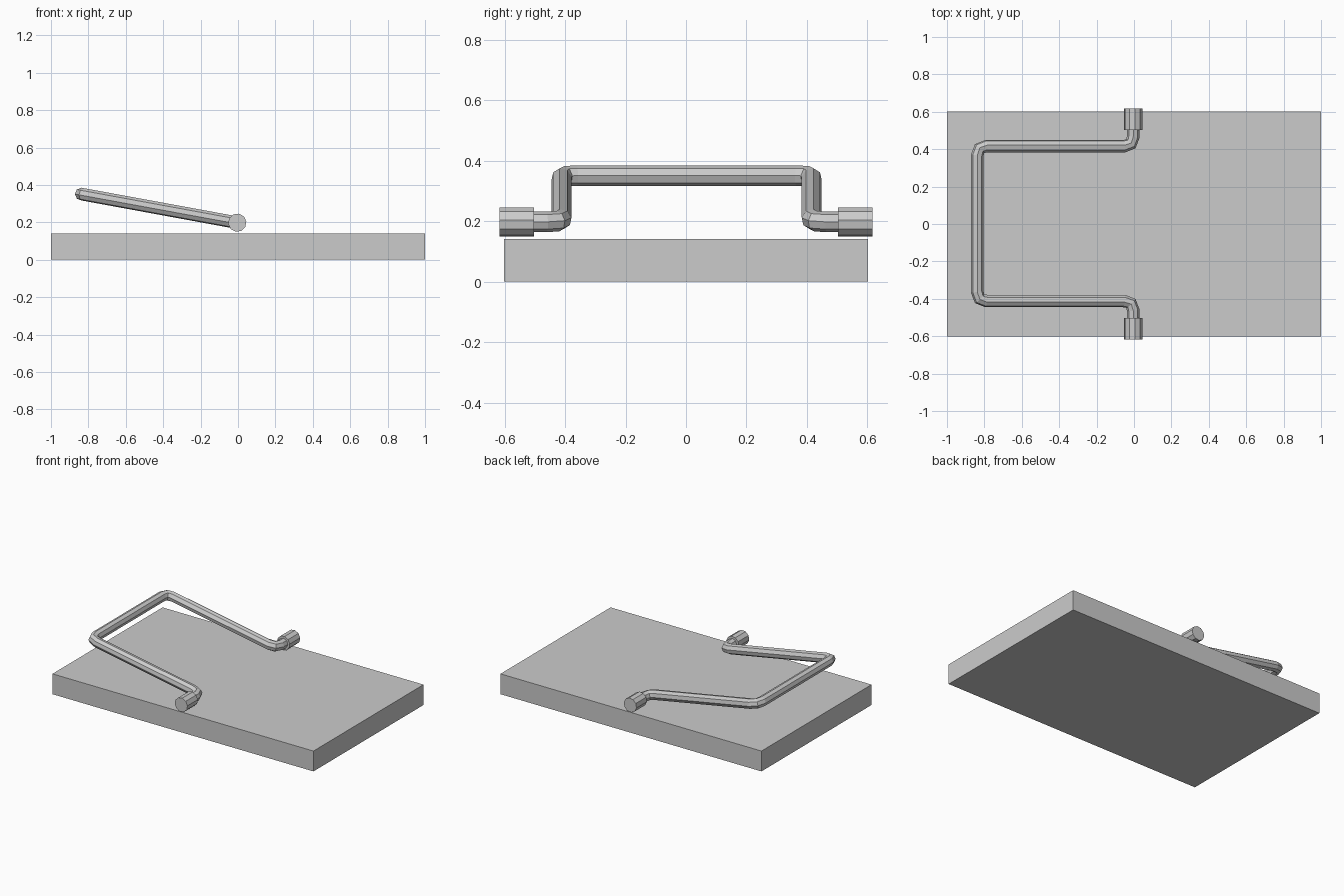
import bpy
from math import radians, pi
from mathutils import Vector, Matrix

if "Cube" in bpy.data.objects:
    bpy.data.objects.remove(bpy.data.objects["Cube"])

PIVOT = Vector((-0.004, 0, 0.198))
TILT = Matrix.Rotation(radians(10.4), 4, 'Y')


def elbow(before, corner, after, r):
    # three points that round off one bend
    c = Vector(corner)
    a = c + (Vector(before) - c).normalized() * r
    b = c + (Vector(after) - c).normalized() * r
    return [a, (a + b) * 0.25 + c * 0.5, b]


# flat base board
bpy.ops.mesh.primitive_cube_add(size=1, location=(0, 0, 0.0705))
board = bpy.context.object
board.name = "base_board"
board.scale = (2, 1.205, 0.141)

# bent wire bail, swept as an eight-sided tube
corners = [(0, -0.56, 0), (0, -0.412, 0), (-0.848, -0.412, 0),
           (-0.848, 0.416, 0), (0, 0.416, 0), (0, 0.56, 0)]
path = [Vector(corners[0])]
for i in range(1, 5):
    path += elbow(corners[i - 1], corners[i], corners[i + 1], 0.05)
path.append(Vector(corners[-1]))

curve = bpy.data.curves.new("wire_bail", 'CURVE')
curve.dimensions = '3D'
curve.bevel_depth = 0.034
curve.bevel_resolution = 2
curve.use_fill_caps = True
spline = curve.splines.new('POLY')
spline.points.add(len(path) - 1)
for point, co in zip(spline.points, path):
    point.co = (*(PIVOT + TILT @ co), 1)
spline.use_smooth = False
wire = bpy.data.objects.new("wire_bail", curve)
bpy.context.collection.objects.link(wire)
bpy.ops.object.select_all(action='DESELECT')
wire.select_set(True)
bpy.context.view_layer.objects.active = wire
bpy.ops.object.convert(target='MESH')

# pivot sleeves on both ends of the wire
for side, name in ((-1, "front_pivot"), (1, "back_pivot")):
    bpy.ops.mesh.primitive_cylinder_add(vertices=10, radius=0.049, depth=0.114)
    sleeve = bpy.context.object
    sleeve.name = name
    sleeve.matrix_world = (Matrix.Translation(PIVOT + Vector((0, side * 0.56, 0)))
                           @ TILT @ Matrix.Rotation(pi / 2, 4, 'X'))
